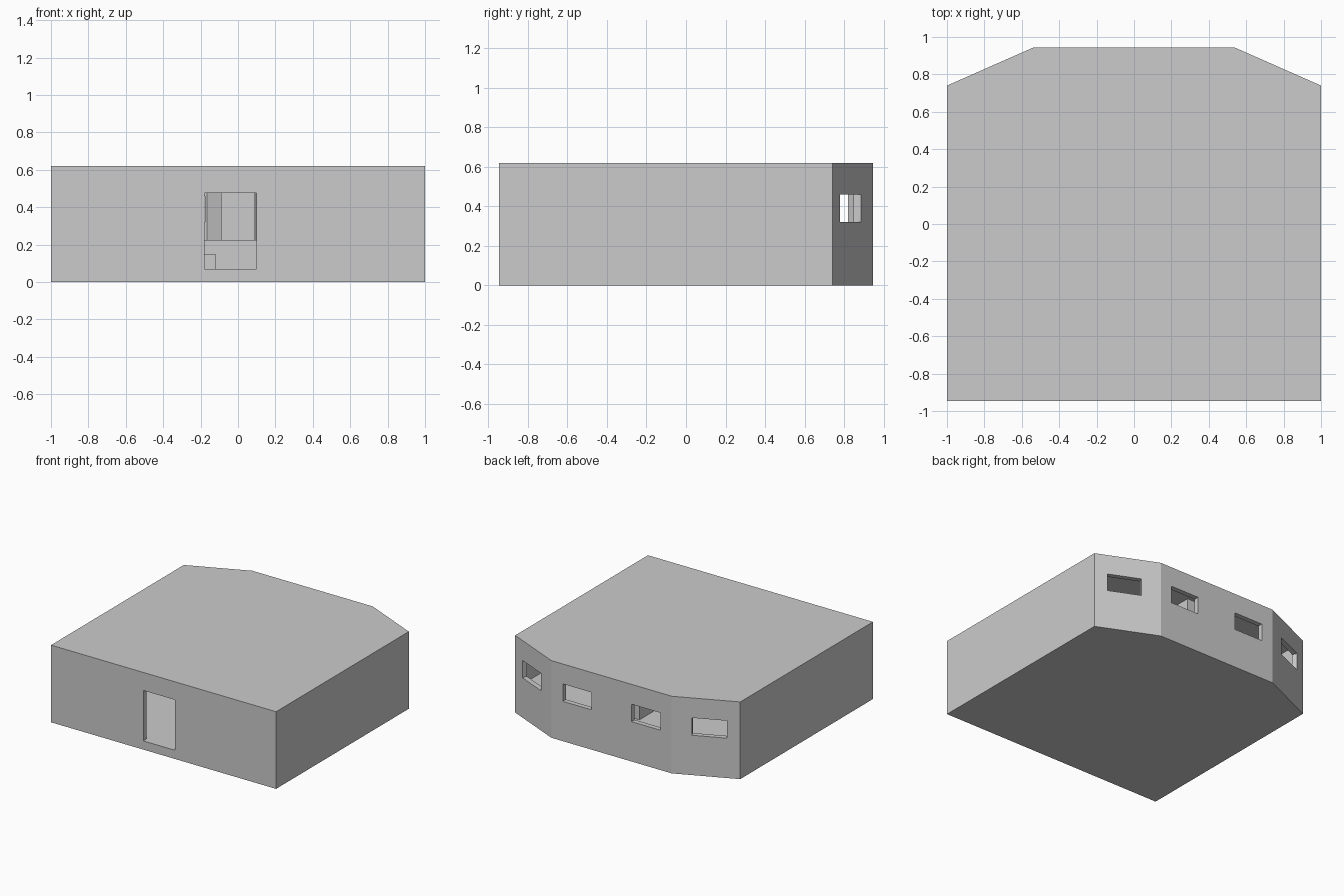
import bpy, bmesh, math

if "Cube" in bpy.data.objects:
    bpy.data.objects.remove(bpy.data.objects["Cube"])

T = 0.04  # wall thickness


def prism(name, pts, z0, z1):
    """Extrude a flat outline from z0 to z1."""
    bm = bmesh.new()
    face = bm.faces.new([bm.verts.new((x, y, z0)) for x, y in pts])
    ext = bmesh.ops.extrude_face_region(bm, geom=[face])
    for v in ext["geom"]:
        if isinstance(v, bmesh.types.BMVert):
            v.co.z = z1
    bmesh.ops.recalc_face_normals(bm, faces=bm.faces)
    mesh = bpy.data.meshes.new(name)
    bm.to_mesh(mesh)
    bm.free()
    obj = bpy.data.objects.new(name, mesh)
    bpy.context.collection.objects.link(obj)
    return obj


def rect(x0, x1, y0, y1):
    return [(x0, y0), (x1, y0), (x1, y1), (x0, y1)]


def cut(target, cutter):
    mod = target.modifiers.new(cutter.name, 'BOOLEAN')
    mod.operation = 'DIFFERENCE'
    mod.solver = 'EXACT'
    mod.object = cutter
    cutter.hide_render = True
    cutter.hide_viewport = True
    cutter.display_type = 'WIRE'


# Outer shell with chamfered back corners
outer = [(-1, -0.945), (1, -0.945), (1, 0.74), (0.535, 0.945),
         (-0.535, 0.945), (-1, 0.74)]
shell = prism("shell", outer, 0, 0.62)

# Hollow interior
k = T * math.tan(math.radians(12))
m = T * math.tan(math.radians(33))
inner = [(-1 + T, -0.945 + T), (1 - T, -0.945 + T), (1 - T, 0.74 - m),
         (0.535 - k, 0.945 - T), (-0.535 + k, 0.945 - T), (-1 + T, 0.74 - m)]
cut(shell, prism("room_cutter", inner, 0.07, 0.58))

# Doorway in the front wall
cut(shell, prism("door_cutter", rect(-0.18, 0.10, -1.0, -0.87), 0.07, 0.475))

# Two windows in the back wall, one in each angled wall
ang = math.atan2(0.205, 0.465)
for side, s in (("left", -1), ("right", 1)):
    back = prism(f"back_window_cutter_{side}",
                 rect(-0.128, 0.128, -0.06, 0.06), 0.32, 0.46)
    back.location = (s * 0.305, 0.935, 0)
    cut(shell, back)
    angled = prism(f"angled_window_cutter_{side}",
                   rect(-0.13, 0.13, -0.065, 0.065), 0.32, 0.46)
    angled.location = (s * 0.79, 0.832, 0)
    angled.rotation_euler.z = -s * ang
    cut(shell, angled)

# Raised firing platform at the back, with a step up to it
prism("platform", [(-0.96, 0.35), (0.96, 0.35)] + inner[2:], 0.07, 0.225)
prism("step", rect(-0.40, -0.12, 0.22, 0.35), 0.07, 0.15)

# Tapered pier between the back windows and a column in front of it
prism("back_pier", [(-0.165, 0.905), (-0.09, 0.82), (0.09, 0.82),
                    (0.165, 0.905)], 0.225, 0.58)
prism("column", rect(-0.09, 0.09, 0.45, 0.72), 0.225, 0.58)
